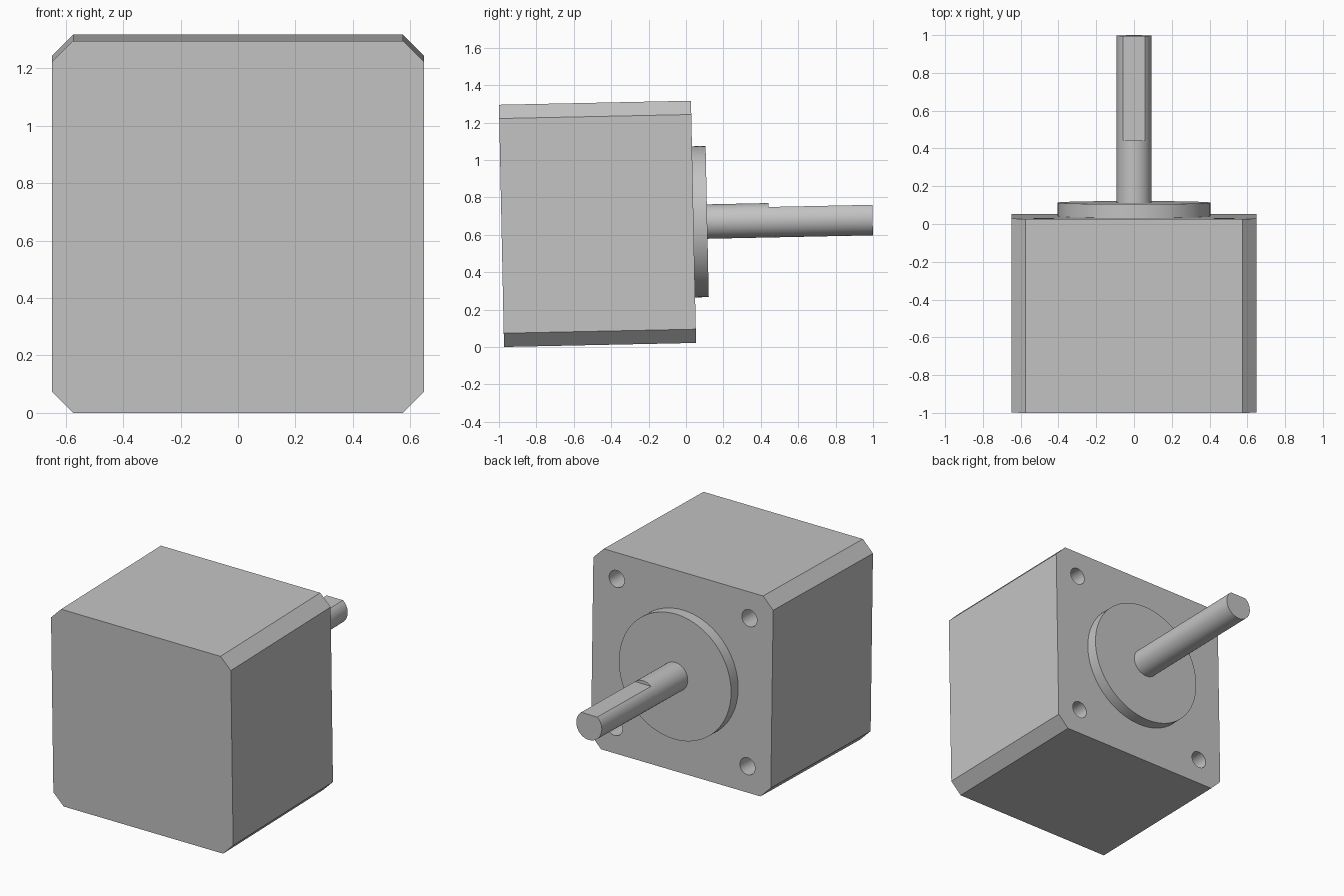
import bpy, bmesh, math
from mathutils import Matrix, Vector

cube = bpy.data.objects.get("Cube")
if cube:
    bpy.data.objects.remove(cube, do_unlink=True)

# Main sizes, measured along the motor axis from the rear face
HALF, CHAMFER = 0.6475, 0.0735
BODY_END, BOSS_END, SHAFT_END = 1.027, 1.1, 1.9845
FLAT_START, FLAT_HEIGHT = 1.43, 0.071
SHAFT_R, BOSS_R, HOLE_R = 0.092, 0.404, 0.055
HOLE_OFFSET, HOLE_DEPTH = 0.478, 0.15

# Local z is the motor axis, local -y is up; the whole motor leans slightly
PLACE = (Matrix.Translation((0, -0.9865, 0.6475))
         @ Matrix.Rotation(math.radians(-90 + 1.2), 4, "X"))

steel = bpy.data.materials.new("plain_grey_metal")
steel.use_nodes = True
GREY = (0.55, 0.55, 0.55, 1)
steel.diffuse_color = GREY
steel.node_tree.nodes["Principled BSDF"].inputs["Base Color"].default_value = GREY


def prism(name, points, z0, z1):
    """Extrude a closed outline along the motor axis."""
    bm = bmesh.new()
    face = bm.faces.new([bm.verts.new((x, y, z0)) for x, y in points])
    top = bmesh.ops.extrude_face_region(bm, geom=[face])["geom"]
    verts = [v for v in top if isinstance(v, bmesh.types.BMVert)]
    bmesh.ops.translate(bm, verts=verts, vec=Vector((0, 0, z1 - z0)))
    bmesh.ops.recalc_face_normals(bm, faces=bm.faces)
    mesh = bpy.data.meshes.new(name)
    bm.to_mesh(mesh)
    bm.free()
    obj = bpy.data.objects.new(name, mesh)
    bpy.context.collection.objects.link(obj)
    mesh.materials.append(steel)
    obj.matrix_world = PLACE
    return obj


def circle(r, n, cx=0, cy=0):
    return [(cx + r * math.cos(math.tau * i / n), cy + r * math.sin(math.tau * i / n))
            for i in range(n)]


def activate(obj):
    bpy.ops.object.select_all(action="DESELECT")
    obj.select_set(True)
    bpy.context.view_layer.objects.active = obj


def cut(obj, cutter):
    """Subtract the cutter for good and remove it."""
    cutter.hide_render = True
    mod = obj.modifiers.new("cut", "BOOLEAN")
    mod.operation, mod.solver, mod.object = "DIFFERENCE", "EXACT", cutter
    activate(obj)
    bpy.ops.object.modifier_apply(modifier=mod.name)
    bpy.data.objects.remove(cutter, do_unlink=True)


# Chamfered square housing with four blind mounting holes
inner = HALF - CHAMFER
outline = []
for sx, sy in ((1, 1), (-1, 1), (-1, -1), (1, -1)):
    pair = [(sx * HALF, sy * inner), (sx * inner, sy * HALF)]
    outline += pair if sx * sy > 0 else pair[::-1]
housing = prism("housing", outline, 0, BODY_END)
for sx in (-1, 1):
    for sy in (-1, 1):
        hole = circle(HOLE_R, 32, sx * HOLE_OFFSET, sy * HOLE_OFFSET)
        cut(housing, prism("hole_cutter", hole, BODY_END - HOLE_DEPTH, BODY_END + 0.1))

# Round centring boss
boss = prism("centring_boss", circle(BOSS_R, 96), BODY_END, BOSS_END)

# Output shaft with a flat milled on its upper side
shaft = prism("output_shaft", circle(SHAFT_R, 48), BOSS_END, SHAFT_END)
flat = [(-0.2, -0.2), (0.2, -0.2), (0.2, -FLAT_HEIGHT), (-0.2, -FLAT_HEIGHT)]
cut(shaft, prism("flat_cutter", flat, FLAT_START, SHAFT_END + 0.1))

for part in (housing, boss, shaft):
    activate(part)
    bpy.ops.object.shade_smooth_by_angle(angle=math.radians(20))
